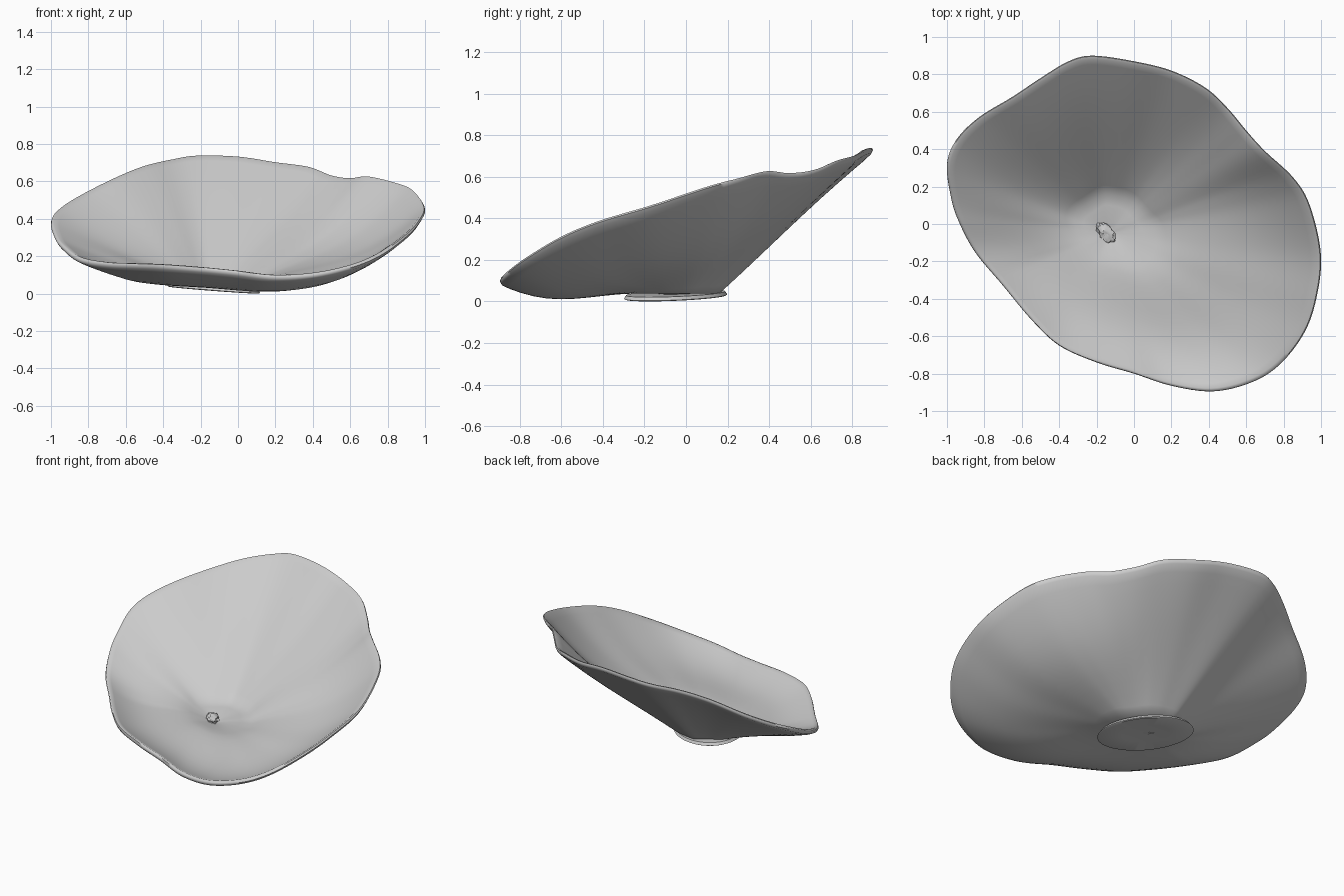
import bpy, bmesh, math, random
from mathutils import Vector

if "Cube" in bpy.data.objects:
    bpy.data.objects.remove(bpy.data.objects["Cube"])

random.seed(3)
clay = bpy.data.materials.new("pale_grey")
clay.diffuse_color = (0.6, 0.6, 0.6, 1)
clay.use_nodes = True
clay.node_tree.nodes["Principled BSDF"].inputs["Base Color"].default_value = clay.diffuse_color

# Rim control points (x, y, z), clockwise from the high back edge
RIM = [(-.22, .90, .75), (0, .87, .745), (.2, .82, .715), (.38, .73, .69), (.5, .62, .645),
       (.6, .50, .63), (.7, .39, .64), (.85, .25, .605), (.94, .10, .565), (1, -.17, .475),
       (.97, -.42, .40), (.9, -.6, .325), (.77, -.76, .23), (.62, -.85, .165), (.42, -.895, .12),
       (.2, -.865, .107), (0, -.80, .13), (-.2, -.74, .15), (-.4, -.65, .165), (-.55, -.51, .17),
       (-.7, -.33, .175), (-.85, -.15, .20), (-.94, .02, .265), (-.98, .15, .32), (-1, .32, .405),
       (-.95, .45, .47), (-.83, .57, .545), (-.65, .68, .635), (-.5, .78, .695), (-.35, .87, .73)]
CX, CY, Z0, F0, T = -.13, -.05, .037, .22, .035
STEPS = 6


def smooth_loop(pts):
    """Closed Catmull-Rom curve through the control points."""
    p, n, out = [Vector(q) for q in pts], len(pts), []
    for i in range(n):
        a, b, c, d = (p[(i + k) % n] for k in (-1, 0, 1, 2))
        for s in range(STEPS):
            t = s / STEPS
            out.append(.5 * (2 * b + (c - a) * t + (2 * a - 5 * b + 4 * c - d) * t * t
                             + (3 * b - a - 3 * c + d) * t ** 3))
    return out


def finish(bm, name, angle):
    bmesh.ops.recalc_face_normals(bm, faces=bm.faces)
    me = bpy.data.meshes.new(name)
    bm.to_mesh(me)
    bm.free()
    ob = bpy.data.objects.new(name, me)
    bpy.context.collection.objects.link(ob)
    me.materials.append(clay)
    bpy.ops.object.select_all(action='DESELECT')
    ob.select_set(True)
    bpy.context.view_layer.objects.active = ob
    bpy.ops.object.shade_smooth_by_angle(angle=math.radians(angle))
    return ob


def bridge(bm, rings):
    for a, b in zip(rings, rings[1:]):
        n = len(a)
        for i in range(n):
            bm.faces.new((a[i], a[(i + 1) % n], b[(i + 1) % n], b[i]))


def cap(bm, ring, co):
    c = bm.verts.new(co)
    for i in range(len(ring)):
        bm.faces.new((c, ring[i], ring[(i + 1) % len(ring)]))


# Dish: wall from the floor to the wavy rim; ripples fade toward the pinched centre
rim = smooth_loop(RIM)
N = len(rim)
W = 15
soft = [sum((rim[(i + k) % N] for k in range(-W, W + 1)), Vector()) / (2 * W + 1)
        for i in range(N)]


def sag_depth(p):
    """Belly of the wall: deep to the right, shallow to the front, straight at the back."""
    d = Vector((p.x - CX, p.y - CY)).normalized()
    back = max(0, d.dot(Vector((-.35, .94))))
    right = max(0, d.dot(Vector((.98, -.2))))
    return .045 + .035 * right ** 2 - .065 * back


def ring(bm, f, lift):
    g = max(0, (f - F0) / (1 - F0))
    bulge = math.sin(math.pi * min(1, g) ** 1.4)
    w = min(1, g) ** 1.5
    out = []
    for p, q in zip(rim, soft):
        z = q.z + (p.z - q.z) * w
        out.append(bm.verts.new((CX + (p.x - CX) * f, CY + (p.y - CY) * f,
                                 Z0 + (z - T - Z0) * g - sag_depth(p) * bulge + lift)))
    return out


bm = bmesh.new()
fs = [.1, .22, .27, .34, .42, .5, .58, .66, .74, .82, .89, .95]
outer = [ring(bm, f, 0) for f in fs]
lip = [ring(bm, .99, .003), ring(bm, 1, .014), ring(bm, .995, .027), ring(bm, .98, T)]
inner = [ring(bm, f, T - .04 * max(0, 1 - f / .24) ** 1.3)
         for f in fs[::-1] + [.16, .06, .03] if f != .1]
bridge(bm, outer + lip + inner)
cap(bm, outer[0], (CX, CY, Z0 - .01))
cap(bm, inner[-1], (CX, CY, Z0 - .005))
finish(bm, "dish", 60)

# Foot: shallow tilted oval disc with a slightly hollow underside
bm = bmesh.new()


def foot_ring(k, lift):
    out = []
    for i in range(96):
        a = 2 * math.pi * i / 96
        u, v = .285 * k * math.cos(a), .205 * k * math.sin(a)
        x, y = (u + v) * .7071, (v - u) * .7071
        out.append(bm.verts.new((CX + x, CY + y, .019 - .07 * x + .02 * y + lift)))
    return out


rings = [foot_ring(.96, .02), foot_ring(1, .004), foot_ring(.97, 0), foot_ring(.5, .005)]
bridge(bm, rings)
cap(bm, rings[0], (CX, CY, .04))
cap(bm, rings[-1], (CX, CY, .03))
finish(bm, "foot", 35)

# Crumpled nub at the pinched centre
bm = bmesh.new()
bmesh.ops.create_icosphere(bm, subdivisions=3, radius=1)
ca, sa = math.cos(math.radians(-48)), math.sin(math.radians(-48))
for v in bm.verts:
    k = random.uniform(.75, 1.1)
    x, y, z = v.co.x * .07 * k, v.co.y * .038 * k, v.co.z * .022 * k
    v.co = (-.15 + x * ca - y * sa, -.045 + x * sa + y * ca, .05 + z)
finish(bm, "centre_nub", 30)
